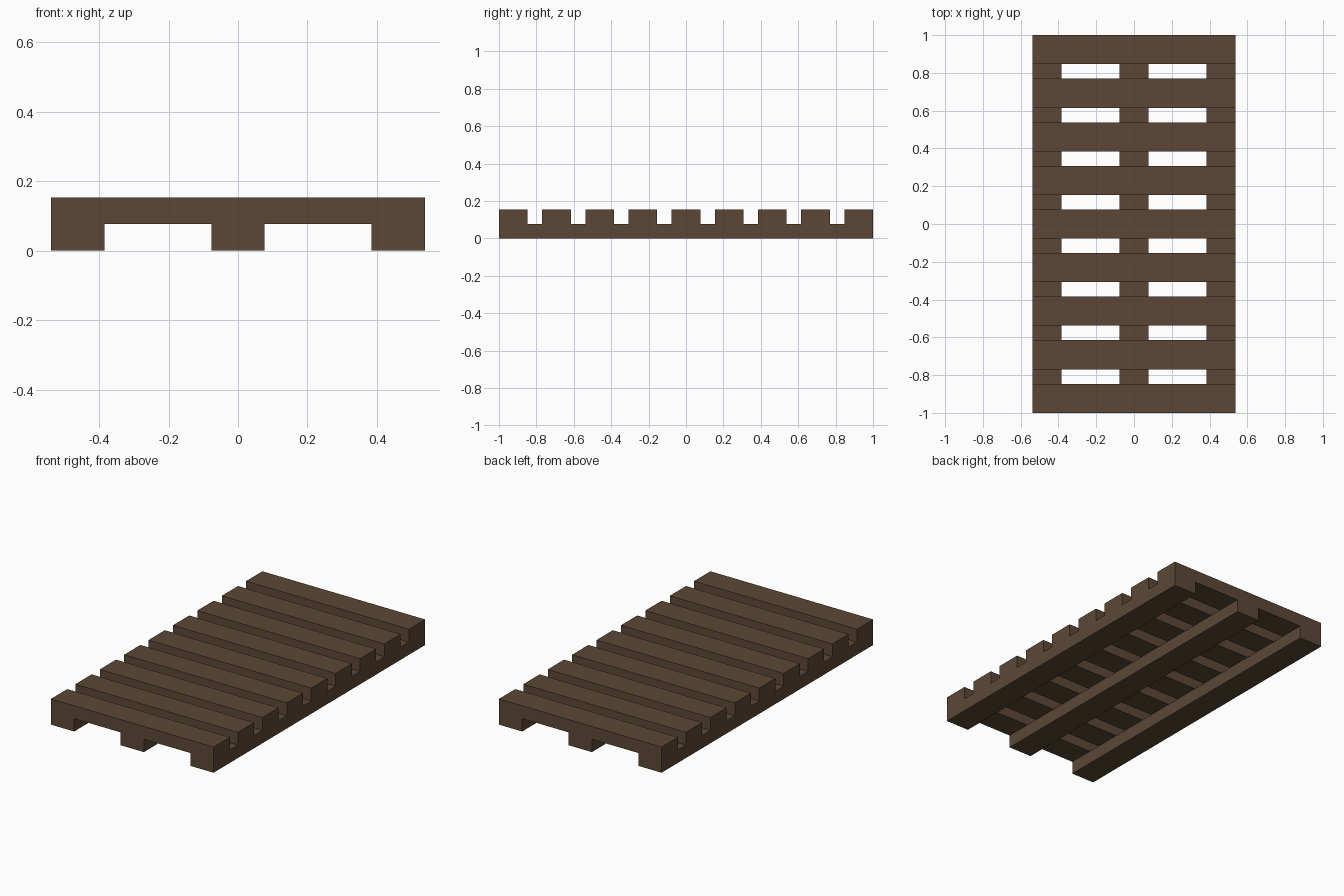
import bpy
import bmesh
from mathutils import Matrix, Vector

if "Cube" in bpy.data.objects:
    bpy.data.objects.remove(bpy.data.objects["Cube"], do_unlink=True)

# The pallet is laid out on a module: nine slats of 2 and eight gaps of 1
SLATS = 9
U = 2 / (SLATS * 3 - 1)
WIDTH = 14 * U

wood = bpy.data.materials.new("brown_wood")
wood.use_nodes = True
colour = (0.107, 0.064, 0.037, 1)
wood.diffuse_color = colour
wood.node_tree.nodes["Principled BSDF"].inputs["Base Color"].default_value = colour


def box(name, centre, size):
    """Add a flat-shaded wooden box."""
    bm = bmesh.new()
    bmesh.ops.create_cube(bm, size=1, matrix=Matrix.Diagonal(Vector(size).to_4d()))
    mesh = bpy.data.meshes.new(name)
    bm.to_mesh(mesh)
    bm.free()
    mesh.materials.append(wood)
    obj = bpy.data.objects.new(name, mesh)
    obj.location = centre
    bpy.context.collection.objects.link(obj)
    return obj


# Three beams running front to back
for side, name in ((-1, "right_beam"), (0, "middle_beam"), (1, "left_beam")):
    box(name, (side * (WIDTH / 2 - U), 0, U / 2), (2 * U, 2, U))

# Slats lying across the beams
for i in range(SLATS):
    y = -1 + U + i * 3 * U
    box(f"slat_{i + 1}", (0, y, 1.5 * U), (WIDTH, 2 * U, U))
